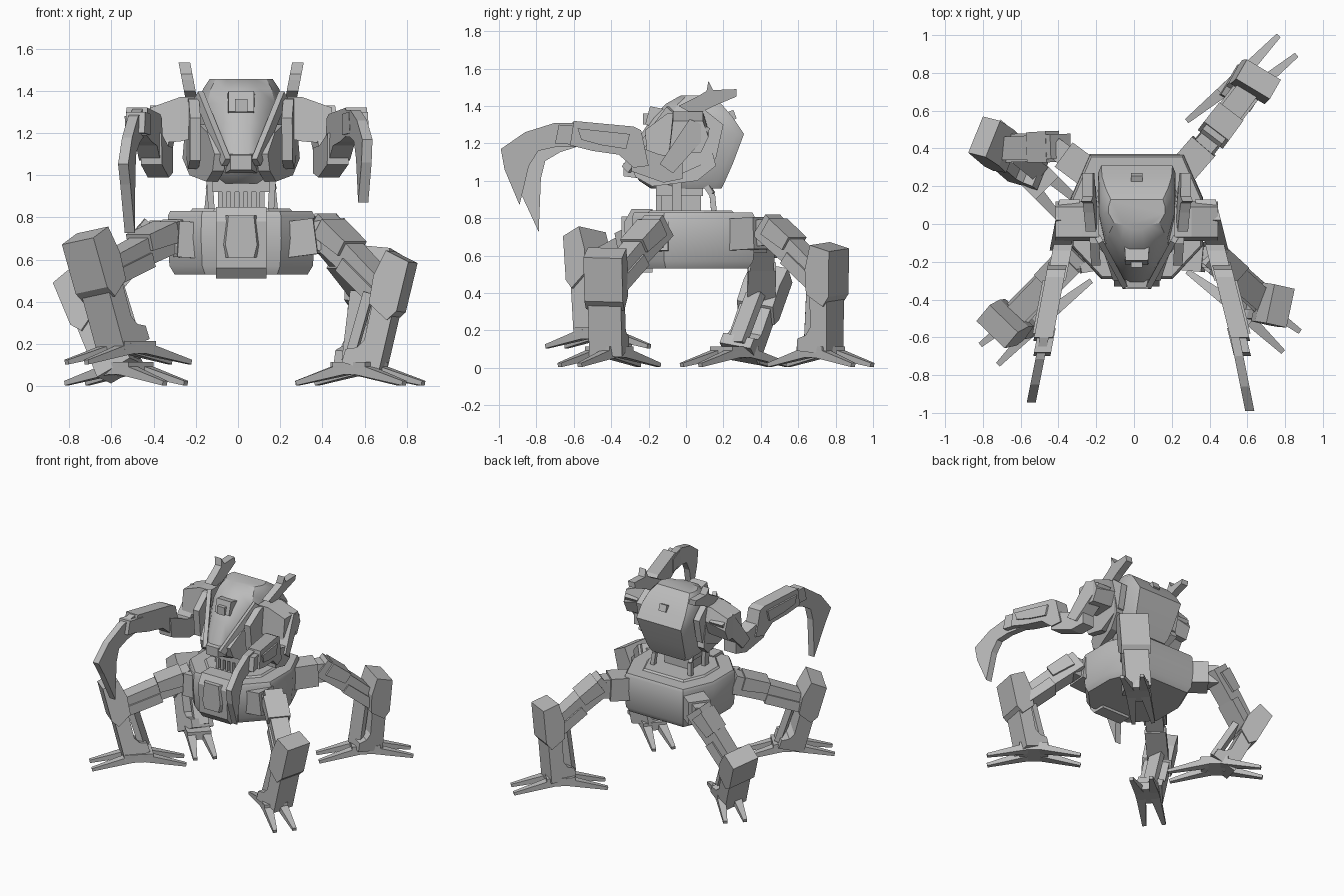
import bpy, bmesh
from math import radians, cos, sin
from mathutils import Vector as V

if "Cube" in bpy.data.objects:
    bpy.data.objects.remove(bpy.data.objects["Cube"], do_unlink=True)

grey = bpy.data.materials.new("plain_grey")
grey.use_nodes = True
grey.diffuse_color = (0.5, 0.5, 0.5, 1)
grey.node_tree.nodes["Principled BSDF"].inputs["Base Color"].default_value = (0.5, 0.5, 0.5, 1)
CX = 0.015  # centre plane of the body
UP = V((0, 0, 1))


def loft(name, rings, smooth=False):
    """Skin a list of equal rings and cap both ends."""
    bm = bmesh.new()
    rows = [[bm.verts.new(p) for p in ring] for ring in rings]
    n = len(rows[0])
    for a, b in zip(rows, rows[1:]):
        for i in range(n):
            bm.faces.new((a[i], a[(i + 1) % n], b[(i + 1) % n], b[i]))
    bm.faces.new(rows[0])
    bm.faces.new(rows[-1])
    bmesh.ops.recalc_face_normals(bm, faces=bm.faces)
    me = bpy.data.meshes.new(name)
    bm.to_mesh(me)
    bm.free()
    me.materials.append(grey)
    ob = bpy.data.objects.new(name, me)
    bpy.context.collection.objects.link(ob)
    if smooth:
        bpy.context.view_layer.objects.active = ob
        ob.select_set(True)
        bpy.ops.object.shade_smooth_by_angle(angle=radians(32))
        ob.select_set(False)
    return ob


def beam(name, p, q, w, h, w2=None, h2=None):
    """Box from p to q, optionally tapering to w2 x h2."""
    p, q = V(p), V(q)
    d = (q - p).normalized()
    side = d.cross(UP if abs(d.z) < 0.99 else V((0, 1, 0))).normalized()
    top = side.cross(d)

    def ring(c, a, b):
        return [c + side * a * i / 2 + top * b * j / 2 for i, j in ((-1, -1), (1, -1), (1, 1), (-1, 1))]
    return loft(name, [ring(p, w, h), ring(q, w2 or w, h2 or h)])


def box(name, x, y, z):
    m = (z[0] + z[1]) / 2
    xm = (x[0] + x[1]) / 2
    return beam(name, (xm, y[0], m), (xm, y[1], m), abs(x[1] - x[0]), z[1] - z[0])


def prism(name, profile, place, lo, hi):
    """Extrude a 2D profile; place(u, v, s) gives the point."""
    return loft(name, [[place(u, v, s) for u, v in profile] for s in (lo, hi)])


def side_plate(name, profile, x0, x1, shear=0, sign=1, flare=0):
    """Profile in y, z, extruded in x; shear splays it to the front, flare to the top."""
    return prism(name, profile, lambda y, z, x: V((CX + sign * (x - shear * y + flare * z), y, z)), x0, x1)


def sym(pts):
    return [V(p) for p in pts] + [V((2 * CX - p[0], p[1], p[2])) for p in reversed(pts)]


# ---- pelvis
def pelvis_ring(z, k):
    plan = ((0.25, 0.37), (0.35, 0.14), (0.35, -0.12), (0.19, -0.29))
    return sym([(CX + x * k, y * k, z) for x, y in plan])


loft("pelvis", [pelvis_ring(z, k) for z, k in
                ((0.53, 0.9), (0.57, 0.97), (0.7, 1), (0.81, 0.99), (0.83, 0.96))], True)
loft("pelvis_top_rim", [pelvis_ring(0.82, 0.72), pelvis_ring(0.842, 0.66)])
side_plate("pelvis_front_panel", [(-0.18, 0.85), (-0.29, 0.85), (-0.33, 0.78), (-0.32, 0.56),
                                  (-0.28, 0.51), (-0.18, 0.51)], -0.12, 0.12)
loft("pelvis_front_shield", [sym([(CX + a, y, 0.61), (CX + b, y, 0.67), (CX + c, y, 0.81)])
                             for y, a, b, c in ((-0.31, 0.08, 0.09, 0.075), (-0.345, 0.06, 0.075, 0.06))])

# ---- waist with hoses
box("waist_column", (CX - 0.11, CX + 0.11), (-0.13, 0.08), (0.82, 1.0))
box("waist_collar", (CX - 0.135, CX + 0.135), (-0.16, 0.09), (0.92, 1.03))
for i in range(5):
    x = CX - 0.08 + i * 0.04
    beam("waist_rib", (x, -0.145, 0.83), (x, -0.145, 0.93), 0.02, 0.03)
for s in (-1, 1):
    path = [(CX + s * 0.13, 0.08, 1.02), (CX + s * 0.15, 0.14, 0.93), (CX + s * 0.16, 0.15, 0.83)]
    for a, b in zip(path, path[1:]):
        beam("waist_hose", a, b, 0.03, 0.03)
    beam("waist_side_hose", (CX + s * 0.15, -0.05, 0.99), (CX + s * 0.14, -0.05, 0.82), 0.03, 0.05)


# ---- head and torso shell
def head_ring(z, w, front, back):
    mid = front + 0.55 * (back - front)
    near = front + 0.22 * (back - front)
    return sym([(CX + w * 0.92, back, z), (CX + w, back - 0.04, z), (CX + w, mid, z), (CX + w * 0.8, near, z),
                (CX + w * 0.46, front + 0.025, z), (CX + w * 0.2, front, z)])


loft("head_shell", [head_ring(*r) for r in (
    (0.96, 0.15, -0.19, 0.19), (1.0, 0.17, -0.25, 0.21), (1.09, 0.185, -0.31, 0.25), (1.25, 0.205, -0.24, 0.31),
    (1.34, 0.2, -0.18, 0.25), (1.41, 0.18, -0.11, 0.19), (1.455, 0.15, -0.03, 0.13))], True)
beam("chin", (CX, -0.2, 1.06), (CX, -0.335, 1.06), 0.17, 0.11, 0.1, 0.07)
beam("front_sensor_plate", (CX, -0.13, 1.33), (CX, -0.205, 1.35), 0.13, 0.11, 0.12, 0.1)
box("front_sensor", (CX - 0.03, CX + 0.03), (-0.23, -0.15), (1.3, 1.36))
beam("back_hatch", (CX, 0.22, 1.34), (CX, 0.262, 1.356), 0.06, 0.05)

for s in (-1, 1):
    # face frame, cheeks and side armour
    beam("face_frame", (CX + s * 0.2, -0.08, 1.38), (CX + s * 0.07, -0.32, 1.06), 0.03, 0.05)
    side_plate("cheek", [(-0.3, 1.1), (-0.2, 1.2), (-0.08, 1.24), (0.12, 1.24), (0.16, 1.08), (0.06, 1.0),
                         (-0.18, 0.97), (-0.27, 1.02)], 0.17, 0.225, -0.33, s)
    side_plate("side_armour", [(-0.22, 1.27), (-0.1, 1.36), (0.1, 1.38), (0.2, 1.3), (0.16, 1.12), (-0.04, 1.03),
                               (-0.2, 1.07)], 0.205, 0.255, -0.06, s)
    # forked horn
    side_plate("horn", [(-0.04, 1.4), (0.06, 1.45), (0.11, 1.48), (0.12, 1.535), (0.145, 1.485), (0.27, 1.49),
                        (0.27, 1.45), (0.15, 1.4), (0.05, 1.35)], -0.05, 0.005, 0, s, 0.19)
    # shoulder
    loft("shoulder", [[V((CX + s * x, y, z)) for y, z in ((-0.09, a), (0.08, a), (0.12, (a + b) / 2), (0.09, b),
                                                           (-0.07, b))]
                      for x, a, b in ((0.2, 1.18, 1.37), (0.29, 1.16, 1.37), (0.43, 1.15, 1.32))])

# ---- arms: shear splays each arm, swing turns its claw about the wrist
CLAW = [(-0.57, 1.31), (-0.7, 1.31), (-0.86, 1.26), (-0.99, 1.17), (-0.97, 1.06), (-0.84, 1.08),
        (-0.79, 1.16), (-0.7, 1.18), (-0.57, 1.18)]
for s, base, shear, claw_base, swing, tip in ((1, 0.395, 0.25, 0.4, 0, (-0.89, 0.87)),
                                              (-1, 0.38, 0.19, 0.37, 18, (-0.94, 0.81))):
    c, t = cos(radians(swing)), sin(radians(swing))
    claw = [(-0.6 + (y + 0.6) * c - (z - 1.25) * t, 1.25 + (y + 0.6) * t + (z - 1.25) * c)
            for y, z in CLAW[:5] + [tip] + CLAW[5:]]

    def arm(name, prof, half, off=0.0):
        side_plate(name, prof, base + off - half, base + off + half, shear, s)

    arm("upper_arm", [(0.02, 1.33), (0.13, 1.28), (0.1, 1.23), (-0.07, 1.04), (-0.14, 1.09), (-0.02, 1.27)], 0.055)
    arm("elbow", [(-0.02, 1.13), (-0.02, 1.01), (-0.12, 0.99), (-0.29, 1.05), (-0.3, 1.2), (-0.14, 1.14)], 0.05, -0.01)
    arm("forearm", [(-0.24, 1.27), (-0.28, 1.29), (-0.6, 1.32), (-0.62, 1.19), (-0.5, 1.16), (-0.36, 1.14),
                    (-0.28, 1.07), (-0.2, 1.08)], 0.05)
    arm("forearm_guard", [(-0.3, 1.25), (-0.58, 1.28), (-0.56, 1.22), (-0.45, 1.19), (-0.32, 1.17)], 0.012, 0.05)
    arm("wrist", [(-0.55, 1.29), (-0.68, 1.3), (-0.7, 1.2), (-0.55, 1.19)], 0.045, -0.01)
    side_plate("claw", claw, claw_base - 0.024, claw_base + 0.024, 0.2, s)

# ---- legs: hip, elbow, foot centre, shin top, shin yaw, foot yaw
LEGS = {
    "front_left": ((0.2, -0.16, 0.69), (0.43, -0.18, 0.72), (0.58, -0.41, 0), (0.76, -0.43, 0.63), -12, -40),
    "back_left": ((0.22, 0.24, 0.71), (0.42, 0.47, 0.725), (0.57, 0.72, 0), (0.65, 0.75, 0.66), 59, 43),
    "back_right": ((-0.2, 0.24, 0.7), (-0.43, 0.41, 0.7), (-0.53, 0.26, 0), (-0.78, 0.46, 0.53), 158, 135),
    "front_right": ((-0.16, -0.16, 0.69), (-0.34, -0.19, 0.7), (-0.52, -0.47, 0.1), (-0.715, -0.53, 0.73), 226, 222),
}
SHIN = [(-0.1, 0.08), (0.085, 0.08), (0.07, 0.35), (-0.04, 0.42), (-0.025, 0.2), (-0.05, 0.16), (-0.1, 0.14)]
KNEE = [(-0.05, 0.36), (0.055, 0.31), (0.09, 0.36), (0.08, 0.58), (-0.04, 0.6), (-0.065, 0.48)]
for leg, (hip, elbow, foot, top, yaw, toe_yaw) in LEGS.items():
    hip, elbow, foot, top = V(hip), V(elbow), V(foot), V(top)
    axis = (top - foot).normalized()
    k = (top - foot).length / 0.6
    heading = V((cos(radians(yaw)), sin(radians(yaw)), 0))
    out = (heading - axis * heading.dot(axis)).normalized()
    side = axis.cross(out)

    def place(u, v, s):
        return foot + out * u + axis * v * k + side * s

    # hip and thigh
    knee = foot.lerp(top, 0.7)
    beam(leg + "_hip", hip, hip.lerp(elbow, 0.75), 0.16, 0.17)
    beam(leg + "_hip_link", hip.lerp(elbow, 0.6), elbow, 0.11, 0.14)
    beam(leg + "_thigh", elbow - (knee - elbow) * 0.15, knee, 0.13, 0.14, 0.12, 0.11)
    lift = V((0, 0, 0.045))
    beam(leg + "_thigh_hood", elbow + lift * 0.7, elbow.lerp(knee, 0.4) + lift, 0.165, 0.1, 0.16, 0.08)
    beam(leg + "_thigh_guard", elbow.lerp(knee, 0.35) - lift, elbow.lerp(knee, 0.9) - lift, 0.15, 0.07)
    # shin and knee block
    prism(leg + "_shin", SHIN, place, -0.09, 0.09)
    prism(leg + "_knee_block", KNEE, place, -0.105, 0.105)
    beam(leg + "_shin_piston", place(-0.085, 0.1, 0), place(-0.085, 0.4, 0), 0.1, 0.045)
    # foot with two toes each way
    a = V((cos(radians(toe_yaw)), sin(radians(toe_yaw)), 0))
    b = UP.cross(a)
    beam(leg + "_foot", foot - a * 0.1 + UP * 0.085, foot + a * 0.1 + UP * 0.085, 0.17, 0.06)
    for i in (-1, 1):
        for j in (-1, 1):
            beam(leg + "_toe", foot + a * i * 0.03 + b * j * 0.05 + UP * 0.085,
                 foot + a * i * 0.33 + b * j * 0.07 + UP * 0.015, 0.07, 0.055, 0.028, 0.022)
